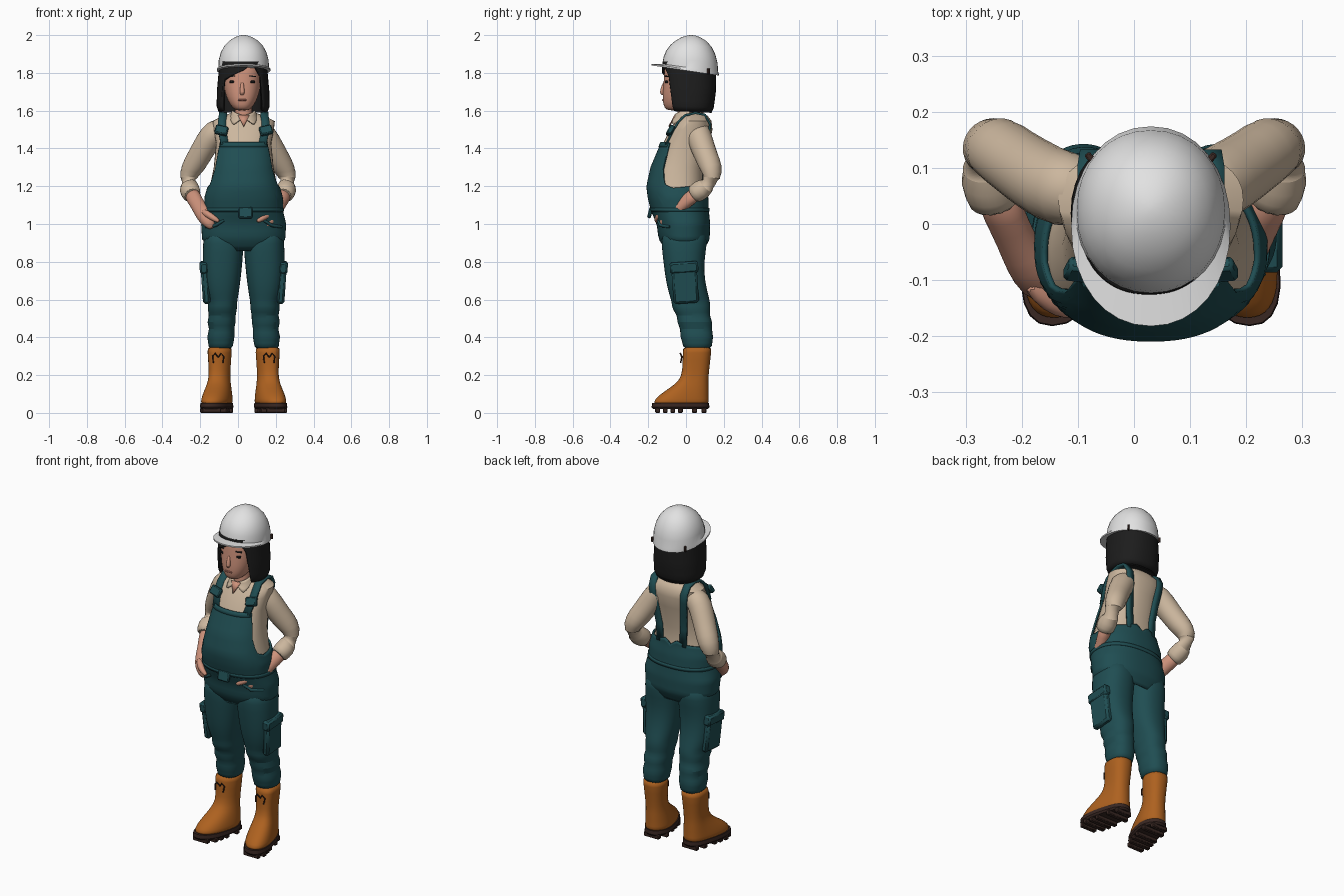
import bpy
import bmesh
from math import sin, cos, pi, radians, copysign
from mathutils import Matrix, Vector

default_cube = bpy.data.objects.get("Cube")
if default_cube:
    bpy.data.objects.remove(default_cube, do_unlink=True)

MIDDLE = 0.03  # the body stands slightly off centre


def material(name, *rgb):
    mat = bpy.data.materials.new(name)
    mat.use_nodes = True
    mat.diffuse_color = (*rgb, 1)
    mat.node_tree.nodes["Principled BSDF"].inputs["Base Color"].default_value = (*rgb, 1)
    return mat


TEAL = material("teal cloth", .014, .075, .085)
CREAM = material("cream cloth", .6, .47, .34)
SKIN = material("skin", .62, .29, .2)
BLACK = material("black hair", .012, .012, .012)
WHITE = material("white plastic", .76, .76, .76)
ORANGE = material("orange rubber", .42, .12, .014)
BROWN = material("dark brown rubber", .04, .02, .016)
LIPS = material("lip pink", .5, .19, .14)


def make(name, verts, faces, mat, thickness=0, sharp=50):
    mesh = bpy.data.meshes.new(name)
    mesh.from_pydata([tuple(v) for v in verts], [], faces)
    bm = bmesh.new()
    bm.from_mesh(mesh)
    bmesh.ops.recalc_face_normals(bm, faces=bm.faces)
    bm.to_mesh(mesh)
    bm.free()
    mesh.materials.append(mat)
    mesh.shade_smooth()
    mesh.set_sharp_from_angle(angle=radians(sharp))
    obj = bpy.data.objects.new(name, mesh)
    bpy.context.collection.objects.link(obj)
    if thickness:
        solid = obj.modifiers.new("thickness", "SOLIDIFY")
        solid.thickness = thickness
        solid.offset = 0
    return obj


def skin_rings(name, rings, mat, closed=True, caps=True, **options):
    """Joins equal rows of points into a surface."""
    n = len(rings[0])
    verts = [p for ring in rings for p in ring]
    faces = [(r * n + i, r * n + (i + 1) % n, (r + 1) * n + (i + 1) % n, (r + 1) * n + i)
             for r in range(len(rings) - 1) for i in range(n if closed else n - 1)]
    if closed and caps:
        faces += [tuple(range(n)), tuple(range(len(verts) - n, len(verts)))]
    return make(name, verts, faces, mat, **options)


def rounded(angle, power):
    """Unit superellipse, with angle zero at the front."""
    s, c = sin(angle), cos(angle)
    return (copysign(abs(s) ** (2 / power), s), -copysign(abs(c) ** (2 / power), c))


def section_point(section, angle, power=2.3, grow=0):
    z, cx, rx, front, back = section
    ux, uy = rounded(angle, power)
    return Vector((cx + (rx + grow) * ux,
                   (front + back) / 2 + ((back - front) / 2 + grow) * uy, z))


def loft(name, sections, mat, sides=24, power=2.3, shape=None, **options):
    rings = [[section_point(s, 2 * pi * i / sides, power) for i in range(sides)] for s in sections]
    if shape:
        rings = [[shape(p) for p in ring] for ring in rings]
    return skin_rings(name, rings, mat, **options)


def lerp_keys(keys, x):
    """Linear interpolation of tuples by their first entry."""
    keys = sorted(keys)
    x = min(max(x, keys[0][0]), keys[-1][0])
    for a, b in zip(keys, keys[1:]):
        if x <= b[0]:
            t = (x - a[0]) / (b[0] - a[0])
            return tuple(p + (q - p) * t for p, q in zip(a, b))


def drape(name, sections, degrees, low, high, mat, rows=14, grow=0, closed=False, **options):
    """Cloth or hair sheet following a body, with its own hem heights."""
    rings = []
    for r in range(rows + 1):
        row = []
        for d in degrees:
            lo, hi = low(d), high(d)
            z = lo + (hi - lo) * r / rows
            row.append(section_point(lerp_keys(sections, z), radians(d), grow=grow))
        rings.append(row)
    return skin_rings(name, rings, mat, closed=closed, caps=False, **options)


def tube(name, path, mat, sides=14, flat=1, **options):
    """Limb through (x, y, z, radius) points."""
    pts = [Vector(p[:3]) for p in path]
    rings = []
    for i, p in enumerate(pts):
        along = (pts[min(i + 1, len(pts) - 1)] - pts[max(i - 1, 0)]).normalized()
        u = along.cross(Vector((.3, .5, 1))).normalized()
        v = along.cross(u)
        rings.append([p + path[i][3] * (flat * u * cos(a) + v * sin(a))
                      for a in (2 * pi * k / sides for k in range(sides))])
    return skin_rings(name, rings, mat, **options)


def box(name, centre, size, mat, tilt=(0, 0, 0), bevel=.006):
    bm = bmesh.new()
    bmesh.ops.create_cube(bm, size=1)
    verts = [Vector(v.co) for v in bm.verts]
    faces = [tuple(v.index for v in f.verts) for f in bm.faces]
    bm.free()
    turn = Matrix.Rotation(tilt[0], 3, 'X') @ Matrix.Rotation(tilt[1], 3, 'Y') @ Matrix.Rotation(tilt[2], 3, 'Z')
    obj = make(name, [Vector(centre) + turn @ (v * Vector(size)) for v in verts], faces, mat, sharp=30)
    if bevel:
        obj.modifiers.new("soft edge", "BEVEL").width = bevel
    return obj


def mirror(obj, about=MIDDLE):
    """Adds the left copy of a right-hand part."""
    twin = obj.copy()
    twin.data = obj.data.copy()
    twin.name = obj.name.replace("right", "left")
    twin.data.transform(Matrix.Translation((2 * about, 0, 0)) @ Matrix.Scale(-1, 4, (1, 0, 0)))
    twin.data.flip_normals()
    bpy.context.collection.objects.link(twin)


def smooth(obj):
    obj.modifiers.new("smooth", "SUBSURF").levels = 1
    return obj


# Torso: one set of sections shared by shirt, overalls and straps
TORSO = [(z, MIDDLE, rx, f, b) for z, rx, f, b in (
    (.86, .15, -.09, .08), (.92, .207, -.132, .112), (1, .212, -.142, .115), (1.07, .195, -.172, .108),
    (1.14, .195, -.19, .105), (1.2, .178, -.197, .095), (1.3, .158, -.175, .098), (1.43, .146, -.12, .125),
    (1.5, .16, -.085, .14), (1.545, .165, -.05, .135), (1.572, .11, -.03, .115), (1.592, .055, -.02, .085))]
loft("shirt", [s for s in TORSO if s[0] > 1.02], CREAM, sides=36)

HEM = [(0, 1.43), (50, 1.43), (56, 1.36), (62, 1.26), (70, 1.21), (85, 1.19), (150, 1.21), (172, 1.23), (180, 1.2)]
drape("overalls_body", TORSO, range(-180, 180, 5), lambda d: .86, lambda d: lerp_keys(HEM, abs(d))[1],
      TEAL, rows=22, grow=.008, closed=True, thickness=.01)
drape("bib_top_hem", TORSO, range(-48, 49, 6), lambda d: 1.408, lambda d: 1.433, TEAL,
      rows=2, grow=.013, thickness=.008)
drape("waist_seam", TORSO, range(-180, 180, 6), lambda d: 1.065, lambda d: 1.085, TEAL,
      rows=1, grow=.013, closed=True, thickness=.008)
box("waist_buckle", (.04, -.19, 1.06), (.075, .02, .06), TEAL, tilt=(-.25, 0, 0))


# Straps run from the bib over the shoulders and down the back
def strap_point(dx, z, side):
    _, cx, rx, front, back = lerp_keys(TORSO, z)
    reach = (1 - min(abs(dx / rx), .95) ** 2.3) ** (1 / 2.3)
    return Vector((cx - dx, (front + back) / 2 + side * ((back - front) / 2 * reach + .008), z))


path = [strap_point(dx, z, -1) for dx, z in ((.1, 1.42), (.115, 1.5), (.115, 1.54))]
path += [Vector((MIDDLE - .11, y, z)) for y, z in ((-.005, 1.575), (.05, 1.588), (.1, 1.578))]
path += [strap_point(dx, z, 1) for dx, z in ((.105, 1.53), (.1, 1.48), (.09, 1.4), (.08, 1.3), (.075, 1.2))]
mirror(skin_rings("right_strap", [[p - Vector((.021, 0, 0)), p + Vector((.021, 0, 0))] for p in path],
                  TEAL, closed=False, thickness=.012))
mirror(box("right_strap_buckle", (MIDDLE - .118, -.083, 1.495), (.068, .028, .05), TEAL, tilt=(-.5, .25, 0)))

# Collar, neck and open throat
loft("neck", [(1.54, MIDDLE, .05, -.045, .07), (1.6, MIDDLE, .045, -.045, .06), (1.66, MIDDLE, .045, -.04, .06)], SKIN)
COLLAR = [(1.52, MIDDLE, .085, -.094, .11), (1.56, MIDDLE, .075, -.062, .1), (1.605, MIDDLE, .055, -.05, .08)]
COLLAR_LOW = [(0, 1.56), (12, 1.55), (38, 1.525), (65, 1.56), (180, 1.57)]
drape("collar", COLLAR, range(8, 353, 8), lambda d: lerp_keys(COLLAR_LOW, min(d, 360 - d))[1],
      lambda d: 1.575 + .025 * min(1, min(d, 360 - d) / 70), CREAM, rows=4, thickness=.008)
make("throat", [(MIDDLE - .03, -.058, 1.575), (MIDDLE + .03, -.058, 1.575), (MIDDLE, -.09, 1.515)],
     [(0, 1, 2)], SKIN, thickness=.008)

# Trouser legs with bunched cloth at knee and shin
LEG = ((.98, -.178, .02, -.13, .112), (.9, -.186, .032, -.132, .114), (.8, -.188, .024, -.12, .095),
       (.7, -.183, .014, -.108, .1), (.62, -.17, .002, -.088, .12), (.585, -.155, -.005, -.075, .128),
       (.55, -.165, -.004, -.075, .13), (.515, -.15, -.014, -.045, .125), (.48, -.168, -.01, -.05, .142),
       (.445, -.148, -.022, -.028, .135), (.405, -.168, -.015, -.034, .147), (.37, -.155, -.026, -.016, .138),
       (.335, -.162, -.024, -.02, .14))
mirror(smooth(loft("right_trouser_leg", [(z, (a + b) / 2, (b - a) / 2, f, k) for z, a, b, f, k in LEG], TEAL)))
mirror(box("right_cargo_pocket", (-.172, -.005, .685), (.04, .135, .21), TEAL, tilt=(.07, -.07, 0), bevel=.012))
mirror(box("right_pocket_flap", (-.18, -.01, .77), (.046, .15, .06), TEAL, tilt=(.07, -.07, 0), bevel=.01))
mirror(tube("right_pocket_edge", [(-.075, -.147, 1.02, .008), (-.12, -.135, .992, .009), (-.17, -.085, .985, .008)], TEAL, sides=8))


# Boots turn their toes outward
def toe_out(p):
    return Vector((p.x - .22 * max(0, .04 - p.y), p.y, p.z))


BOOT = ((.35, .064, -.016, .135), (.335, .066, -.018, .136), (.22, .056, -.018, .122), (.17, .058, -.035, .118),
        (.13, .066, -.09, .12), (.09, .074, -.15, .12), (.06, .078, -.172, .122), (.04, .074, -.172, .12))
mirror(smooth(loft("right_boot", [(z, -.097, rx, f, b) for z, rx, f, b in BOOT], ORANGE, shape=toe_out)))
mirror(loft("right_sole", [(z, -.097, .08 - g, -.182 + g, .124 - g) for z, g in ((.02, .008), (.03, 0), (.052, .002))],
            BROWN, shape=toe_out, sharp=30))
for k, y in enumerate((-.15, -.11, -.07, -.03, .045, .095)):
    half = .05 if k in (0, 5) else .07
    x = toe_out(Vector((-.097, y, 0))).x
    mirror(box("right_tread_%d" % (k + 1), (x, y, .014), (half * 2, .026, .028), BROWN, bevel=.004))
for side in (-1, 1):
    mirror(tube("right_lace_loop", [(-.105 + side * dx, y, z, .004) for dx, y, z in (
        (0, -.022, .295), (.016, -.03, .315), (.03, -.022, .3), (.026, -.028, .265))], BROWN, sides=6))

# Arms bent back at the elbow, hands tucked into the hip pockets
ARM = [(-.07, .055, 1.505, .06), (-.125, .06, 1.49, .072), (-.165, .08, 1.43, .068), (-.21, .11, 1.35, .062),
       (-.247, .138, 1.29, .062), (-.262, .14, 1.245, .062), (-.262, .11, 1.2, .058), (-.25, .055, 1.165, .053),
       (-.242, .035, 1.15, .05)]
mirror(smooth(tube("right_sleeve", ARM, CREAM)), about=0)
HAND = [(-.25, .06, 1.165, .042), (-.232, .02, 1.135, .042), (-.21, -.03, 1.095, .039), (-.188, -.07, 1.065, .046),
        (-.165, -.1, 1.035, .048), (-.145, -.115, 1, .036), (-.135, -.115, .975, .018)]
mirror(smooth(tube("right_hand", HAND, SKIN, flat=.85)), about=0)
mirror(smooth(tube("right_thumb", [(-.19, -.1, 1.07, .02), (-.15, -.143, 1.045, .02), (-.12, -.155, 1.025, .016),
                                   (-.098, -.158, 1.012, .009)], SKIN, sides=8)), about=0)

# Head and face
FACE_MIDDLE = .022
FACE = ((1.6, .03, -.095, -.02), (1.615, .052, -.116, .02), (1.65, .076, -.124, .06), (1.7, .094, -.124, .1),
        (1.76, .102, -.118, .12), (1.82, .102, -.116, .12), (1.87, .09, -.1, .12))
smooth(loft("head", [(z, FACE_MIDDLE, rx, f, b) for z, rx, f, b in FACE], SKIN))
smooth(tube("nose", [(FACE_MIDDLE, -.112, 1.755, .008), (FACE_MIDDLE, -.122, 1.72, .012),
                     (FACE_MIDDLE, -.127, 1.697, .016), (FACE_MIDDLE, -.118, 1.682, .01)], SKIN, sides=8))
box("mouth", (FACE_MIDDLE, -.122, 1.657), (.045, .009, .009), LIPS, bevel=.003)
for side in (-1, 1):
    label = "right" if side < 0 else "left"
    x = FACE_MIDDLE + side * .055
    box(label + "_eye", (x, -.103, 1.752), (.026, .009, .013), BLACK, tilt=(0, 0, side * .45), bevel=.003)
    box(label + "_eyebrow", (x, -.103, 1.782), (.036, .009, .006), BLACK, tilt=(0, side * .1, side * .45), bevel=0)

# Bobbed hair with a side-swept fringe
HAIR = [(z, MIDDLE - .003, rx, f, b) for z, rx, f, b in (
    (1.59, .118, -.085, .125), (1.62, .13, -.1, .138), (1.7, .129, -.112, .148), (1.8, .12, -.118, .15),
    (1.86, .112, -.115, .145))]
HAIR_HEM = [(-180, 1.59), (-52, 1.6), (-50, 1.76), (-20, 1.79), (0, 1.812), (15, 1.84), (30, 1.825),
            (48, 1.77), (50, 1.6), (180, 1.59)]
strands = [-180 + 10 * k for k in range(13)] + [-52] + list(range(-50, 51, 5)) + [52] + [60 + 10 * k for k in range(12)]
drape("hair", HAIR, strands, lambda d: lerp_keys(HAIR_HEM, d)[1], lambda d: 1.86, BLACK,
      rows=10, grow=.002, closed=True, thickness=.016)
loft("hair_back_mass", [(z, cx, rx - .008, .01, b - .006) for z, cx, rx, f, b in HAIR], BLACK)


# Hard hat, tilted down at the back
def hat_tilt(p):
    return Vector((p.x, p.y, p.z - .15 * p.y * min(1, (2 - p.z) / .18)))


DOME = ((1.812, .122, -.12, .155), (1.812, .142, -.182, .174), (1.82, .142, -.182, .174), (1.83, .134, -.125, .17),
        (1.87, .132, -.119, .167), (1.91, .121, -.105, .155), (1.945, .102, -.082, .135), (1.972, .075, -.052, .107),
        (1.99, .044, -.02, .074), (1.998, .02, .006, .048), (2, .005, .022, .032))
loft("hard_hat", [(z, MIDDLE, rx, f, b) for z, rx, f, b in DOME], WHITE, sides=32, power=2.1, shape=hat_tilt, sharp=40)
mirror(box("right_hat_clip", (MIDDLE - .108, .118, 1.808), (.012, .02, .03), BROWN, tilt=(0, 0, .7), bevel=.003))
